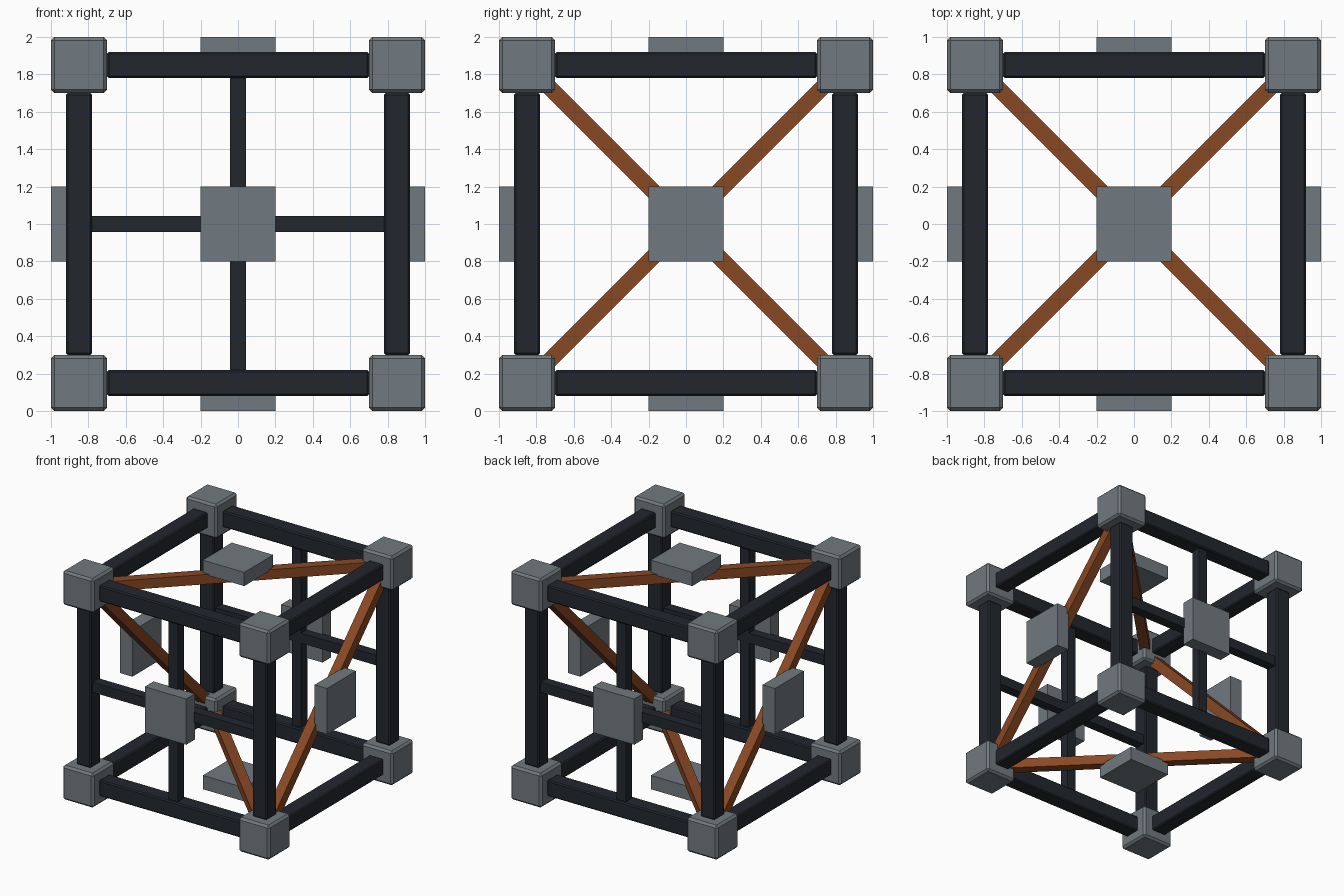
import bpy
from math import pi
from mathutils import Vector, Matrix

if "Cube" in bpy.data.objects:
    bpy.data.objects.remove(bpy.data.objects["Cube"])


def material(name, rgb):
    m = bpy.data.materials.new(name)
    m.diffuse_color = (*rgb, 1)
    m.use_nodes = True
    m.node_tree.nodes["Principled BSDF"].inputs["Base Color"].default_value = m.diffuse_color
    return m


STEEL = material("steel_grey", (0.165, 0.195, 0.215))
DARK = material("dark_metal", (0.016, 0.02, 0.027))
RUST = material("rust_brown", (0.25, 0.065, 0.017))
MID = Vector((0, 0, 1))


def box(name, centre, size, mat, bevel=0, rot=None):
    """Box placed relative to the middle of the crate."""
    bpy.ops.mesh.primitive_cube_add(size=1)
    ob = bpy.context.object
    ob.name = name
    ob.data.transform(Matrix.Diagonal((*size, 1)))
    ob.location = MID + Vector(centre)
    if rot:
        ob.rotation_euler = rot
    ob.data.materials.append(mat)
    if bevel:
        b = ob.modifiers.new("bevel", 'BEVEL')
        b.width = bevel
        b.segments = 1
    return ob


def on_axis(axis, along, other):
    v = [other] * 3
    v[axis] = along
    return v


SIGNS = (-1, 1)

# Corner blocks
for x in SIGNS:
    for y in SIGNS:
        for z in SIGNS:
            box("corner_block", (x * 0.85, y * 0.85, z * 0.85), (0.3,) * 3, STEEL, 0.018)

# Edge beams and face pads, along each axis
for axis in range(3):
    for a in SIGNS:
        for b in SIGNS:
            c = [a * 0.85, b * 0.85]
            c.insert(axis, 0)
            box("edge_beam", c, on_axis(axis, 1.4, 0.14), DARK, 0.01)
        box("face_pad", on_axis(axis, a * 0.94, 0), on_axis(axis, 0.12, 0.4), STEEL)

# Upright cross bars on front and back
for y in SIGNS:
    box("cross_bar_horizontal", (0, y * 0.85, 0), (1.64, 0.088, 0.088), DARK)
    box("cross_bar_vertical", (0, y * 0.85, 0), (0.088, 0.088, 1.64), DARK)

# Diagonal braces: opposite faces lean opposite ways
LENGTH = 2 * 0.78 * 2 ** 0.5
for s in SIGNS:
    box("side_brace", (s * 0.85, 0, 0), (0.085, LENGTH, 0.085), RUST, rot=(s * pi / 4, 0, 0))
    box("level_brace", (0, 0, s * 0.85), (LENGTH, 0.085, 0.085), RUST, rot=(0, 0, s * pi / 4))
